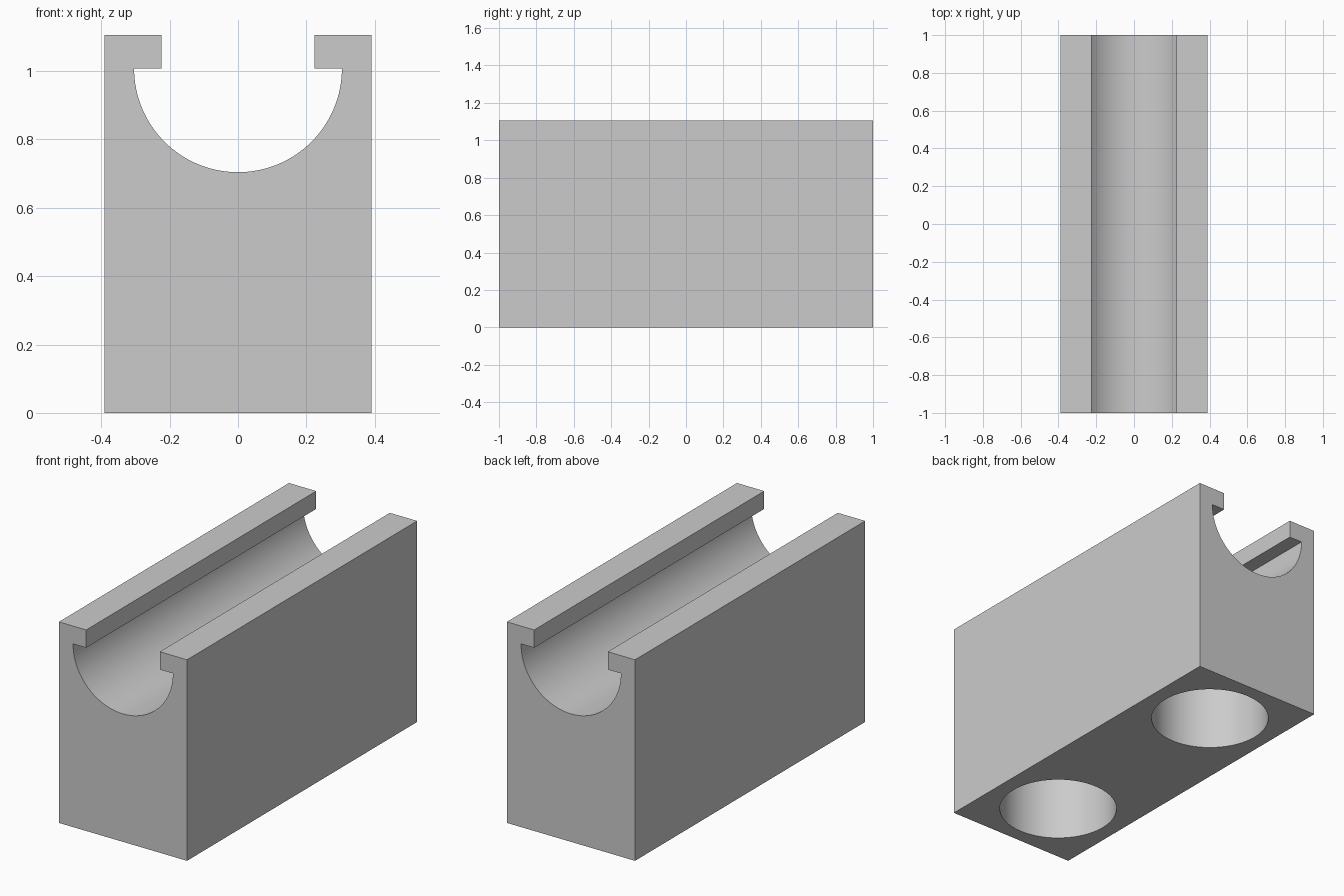
import bpy
import bmesh
import math

if "Cube" in bpy.data.objects:
    bpy.data.objects.remove(bpy.data.objects["Cube"], do_unlink=True)

HALF_W, HEIGHT, LENGTH = 0.39, 1.106, 2.0
GROOVE_R, LIP_X, LIP_Z = 0.304, 0.224, 1.008
HOLE_R, HOLE_Y, HOLE_DEPTH = 0.305, 0.617, 0.55
SEGMENTS = 64

# Plain grey material
grey = bpy.data.materials.new("light_grey")
grey.use_nodes = True
colour = (0.6, 0.6, 0.6, 1)
grey.diffuse_color = colour
grey.node_tree.nodes["Principled BSDF"].inputs["Base Color"].default_value = colour


def add_object(name, bm):
    bmesh.ops.recalc_face_normals(bm, faces=bm.faces)
    mesh = bpy.data.meshes.new(name)
    bm.to_mesh(mesh)
    bm.free()
    mesh.materials.append(grey)
    obj = bpy.data.objects.new(name, mesh)
    bpy.context.collection.objects.link(obj)
    return obj


# Block profile: half-round groove under two overhanging lips
profile = [(-HALF_W, 0), (HALF_W, 0), (HALF_W, HEIGHT), (LIP_X, HEIGHT), (LIP_X, LIP_Z)]
for i in range(SEGMENTS + 1):
    a = math.pi * i / SEGMENTS
    profile.append((GROOVE_R * math.cos(a), LIP_Z - GROOVE_R * math.sin(a)))
profile += [(-LIP_X, LIP_Z), (-LIP_X, HEIGHT), (-HALF_W, HEIGHT)]

bm = bmesh.new()
face = bm.faces.new([bm.verts.new((x, -LENGTH / 2, z)) for x, z in profile])
ends = bmesh.ops.extrude_face_region(bm, geom=[face], use_keep_orig=True)
bmesh.ops.translate(bm, vec=(0, LENGTH, 0),
                    verts=[v for v in ends["geom"] if isinstance(v, bmesh.types.BMVert)])
block = add_object("grooved_block", bm)

# Two round blind holes in the underside
bpy.ops.object.select_all(action="DESELECT")
bpy.context.view_layer.objects.active = block
block.select_set(True)
for label, y in (("front", -HOLE_Y), ("back", HOLE_Y)):
    bm = bmesh.new()
    bmesh.ops.create_cone(bm, cap_ends=True, segments=SEGMENTS, radius1=HOLE_R,
                          radius2=HOLE_R, depth=2 * HOLE_DEPTH)
    cutter = add_object(label + "_hole_cutter", bm)
    cutter.location.y = y
    cutter.hide_render = True
    bpy.context.view_layer.update()
    cut = block.modifiers.new(label + "_hole", "BOOLEAN")
    cut.operation = "DIFFERENCE"
    cut.solver = "EXACT"
    cut.object = cutter
    bpy.ops.object.modifier_apply(modifier=cut.name)
    bpy.data.objects.remove(cutter, do_unlink=True)

bpy.ops.object.shade_smooth_by_angle(angle=math.radians(30))
